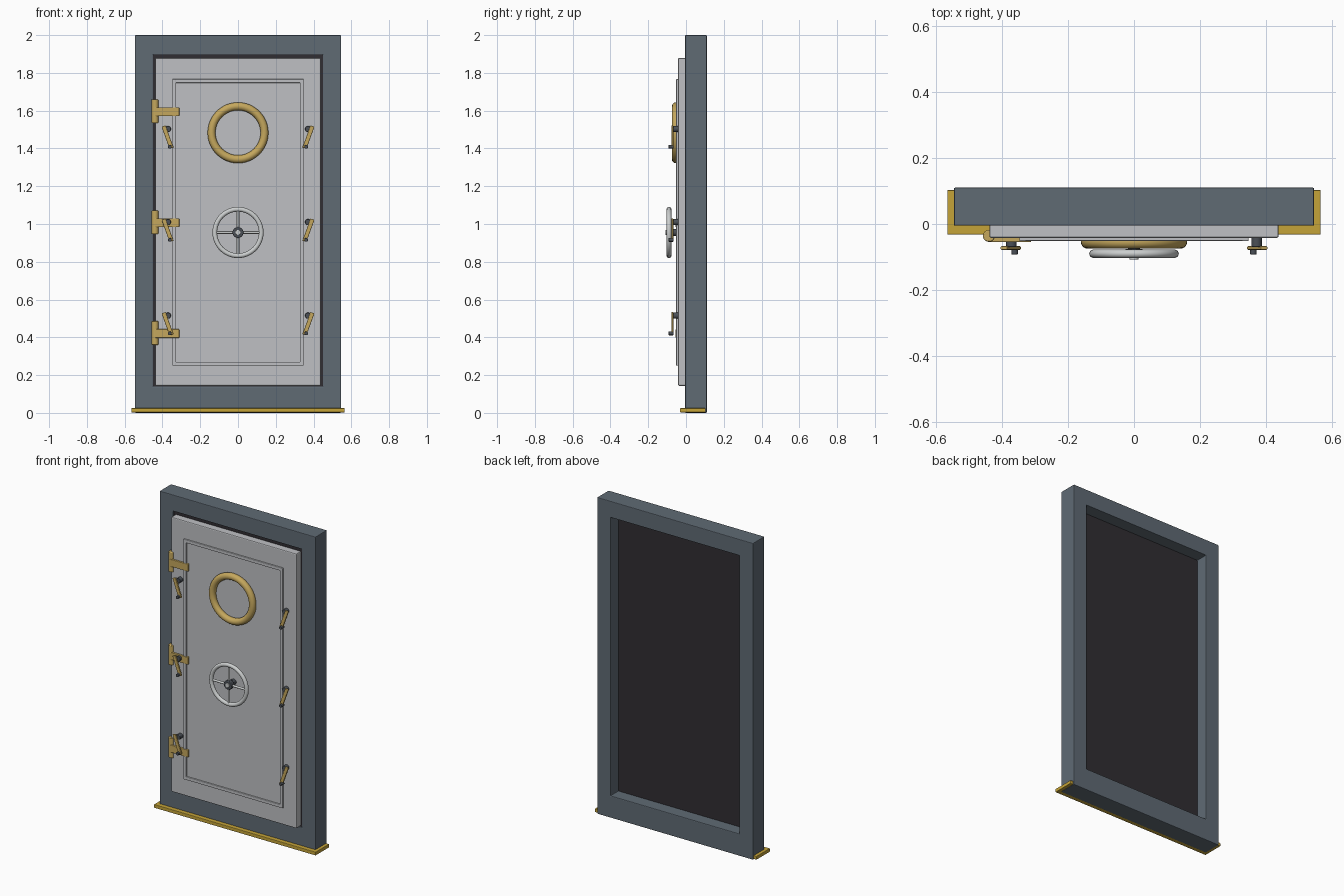
import bpy, bmesh, math
from mathutils import Matrix, Vector

old = bpy.data.objects.get("Cube")
if old:
    bpy.data.objects.remove(old, do_unlink=True)


def material(name, r, g, b):
    m = bpy.data.materials.new(name)
    m.use_nodes = True
    m.diffuse_color = (r, g, b, 1)
    m.node_tree.nodes["Principled BSDF"].inputs["Base Color"].default_value = (r, g, b, 1)
    return m


FRAME = material("slate frame paint", 0.115, 0.145, 0.175)
DOOR = material("pale grey door paint", 0.52, 0.53, 0.55)
RUBBER = material("dark rubber", 0.03, 0.027, 0.032)
BRASS = material("brass", 0.56, 0.39, 0.11)
SILL = material("yellow sill", 0.56, 0.37, 0.04)
STEEL = material("bright steel", 0.60, 0.62, 0.62)
DARK = material("dark steel", 0.07, 0.08, 0.095)


def finish(name, bm, mat, bevel=0, smooth=False):
    bmesh.ops.recalc_face_normals(bm, faces=bm.faces)
    mesh = bpy.data.meshes.new(name)
    bm.to_mesh(mesh)
    bm.free()
    mesh.materials.append(mat)
    ob = bpy.data.objects.new(name, mesh)
    bpy.context.collection.objects.link(ob)
    if bevel:
        mod = ob.modifiers.new("Bevel", "BEVEL")
        mod.width, mod.segments = bevel, 2
    if smooth:
        bpy.ops.object.select_all(action="DESELECT")
        ob.select_set(True)
        bpy.context.view_layer.objects.active = ob
        bpy.ops.object.shade_smooth_by_angle()
    return ob


def box(name, x, y, z, mat, bevel=0.003):
    """Box from (min, max) ranges on each axis."""
    bm = bmesh.new()
    bmesh.ops.create_cube(bm, size=1)
    for v in bm.verts:
        v.co = [sum(r) / 2 + c * (r[1] - r[0]) for c, r in zip(v.co, (x, y, z))]
    return finish(name, bm, mat, bevel)


def rod(name, start, end, radius, mat, bevel=0, sides=24):
    a, b = Vector(start), Vector(end)
    turn = (b - a).to_track_quat("Z", "Y").to_matrix().to_4x4()
    bm = bmesh.new()
    bmesh.ops.create_cone(bm, cap_ends=True, segments=sides, radius1=radius, radius2=radius,
                          depth=(b - a).length, matrix=Matrix.Translation((a + b) / 2) @ turn)
    return finish(name, bm, mat, bevel, True)


def ring(name, y, z, major, minor, mat):
    """Torus facing the front."""
    bpy.ops.mesh.primitive_torus_add(location=(0, y, z), rotation=(math.pi / 2, 0, 0),
                                     major_radius=major, minor_radius=minor,
                                     major_segments=48, minor_segments=14)
    ob = bpy.context.object
    ob.name = name
    ob.data.materials.append(mat)
    bpy.ops.object.shade_smooth()


# Door frame: a rectangular ring extruded backwards
def corners(bm, half, low, high):
    return [bm.verts.new((x, -0.005, z)) for x, z in
            ((-half, low), (half, low), (half, high), (-half, high))]


bm = bmesh.new()
outer, inner = corners(bm, 0.545, 0, 2), corners(bm, 0.45, 0.14, 1.897)
for i in range(4):
    j = (i + 1) % 4
    bm.faces.new((outer[i], outer[j], inner[j], inner[i]))
grown = bmesh.ops.extrude_face_region(bm, geom=bm.faces[:])["geom"]
bmesh.ops.translate(bm, vec=(0, 0.115, 0),
                    verts=[g for g in grown if isinstance(g, bmesh.types.BMVert)])
finish("door_frame", bm, FRAME, 0.004)

# Sill, backing and door slab
box("sill", (-0.565, 0.565), (-0.032, 0.103), (0.003, 0.025), SILL)
box("door_backing", (-0.45, 0.45), (0.004, 0.032), (0.139, 1.898), RUBBER, 0)
box("door_slab", (-0.438, 0.438), (-0.042, 0.006), (0.143, 1.879), DOOR, 0.006)

# Raised trim on the door
for side, s in (("right", -1), ("left", 1)):
    edge = sorted((s * 0.327, s * 0.347))
    box("trim_" + side, edge, (-0.052, -0.04), (0.25, 1.767), DOOR)
for end, z in (("bottom", 0.25), ("top", 1.747)):
    box("trim_" + end, (-0.346, 0.346), (-0.0515, -0.04), (z, z + 0.02), DOOR)

# Porthole rim
ring("porthole_rim", -0.054, 1.483, 0.14, 0.021, BRASS)

# Hand wheel with crossed spokes, shaft and hub
WY, WZ = -0.09, 0.955
ring("wheel_rim", WY, WZ, 0.123, 0.0125, STEEL)
rod("wheel_spoke_across", (-0.123, WY, WZ), (0.123, WY, WZ), 0.007, STEEL)
rod("wheel_spoke_upright", (0, WY, WZ - 0.123), (0, WY, WZ + 0.123), 0.007, STEEL)
rod("wheel_shaft", (0, -0.04, WZ), (0, -0.08, WZ), 0.018, DARK)
rod("wheel_hub", (0, -0.076, WZ), (0, -0.102, WZ), 0.029, DARK, 0.004)
rod("wheel_cap", (0, -0.1, WZ), (0, -0.108, WZ), 0.014, STEEL, 0.002)

# Hinges on the right edge
for n, z in enumerate((0.423, 1.009, 1.597), 1):
    rod(f"hinge_barrel_{n}", (-0.439, -0.036, z - 0.063), (-0.439, -0.036, z + 0.063),
        0.018, BRASS, 0.003)
    box(f"hinge_strap_{n}", (-0.44, -0.311), (-0.055, -0.04), (z - 0.026, z + 0.02), BRASS)

# Locking dogs down both sides: stud, slanted lever and knob
for side, s in (("right", -1), ("left", 1)):
    x = s * 0.371
    for n, z in enumerate((0.515, 1.01, 1.503), 1):
        rod(f"dog_stud_{side}_{n}", (x, -0.04, z), (x, -0.069, z), 0.016, DARK, 0.002)
        lever = box(f"dog_lever_{side}_{n}", (-0.011, 0.011), (-0.078, -0.067),
                    (-0.062, 0.062), BRASS)
        lever.location = (x + s * 0.002, 0, z - 0.043)
        lever.rotation_euler.y = s * math.radians(20)
        kx = x - s * 0.01
        rod(f"dog_knob_{side}_{n}", (kx, -0.066, z - 0.094), (kx, -0.092, z - 0.094),
            0.01, DARK, 0.002)
